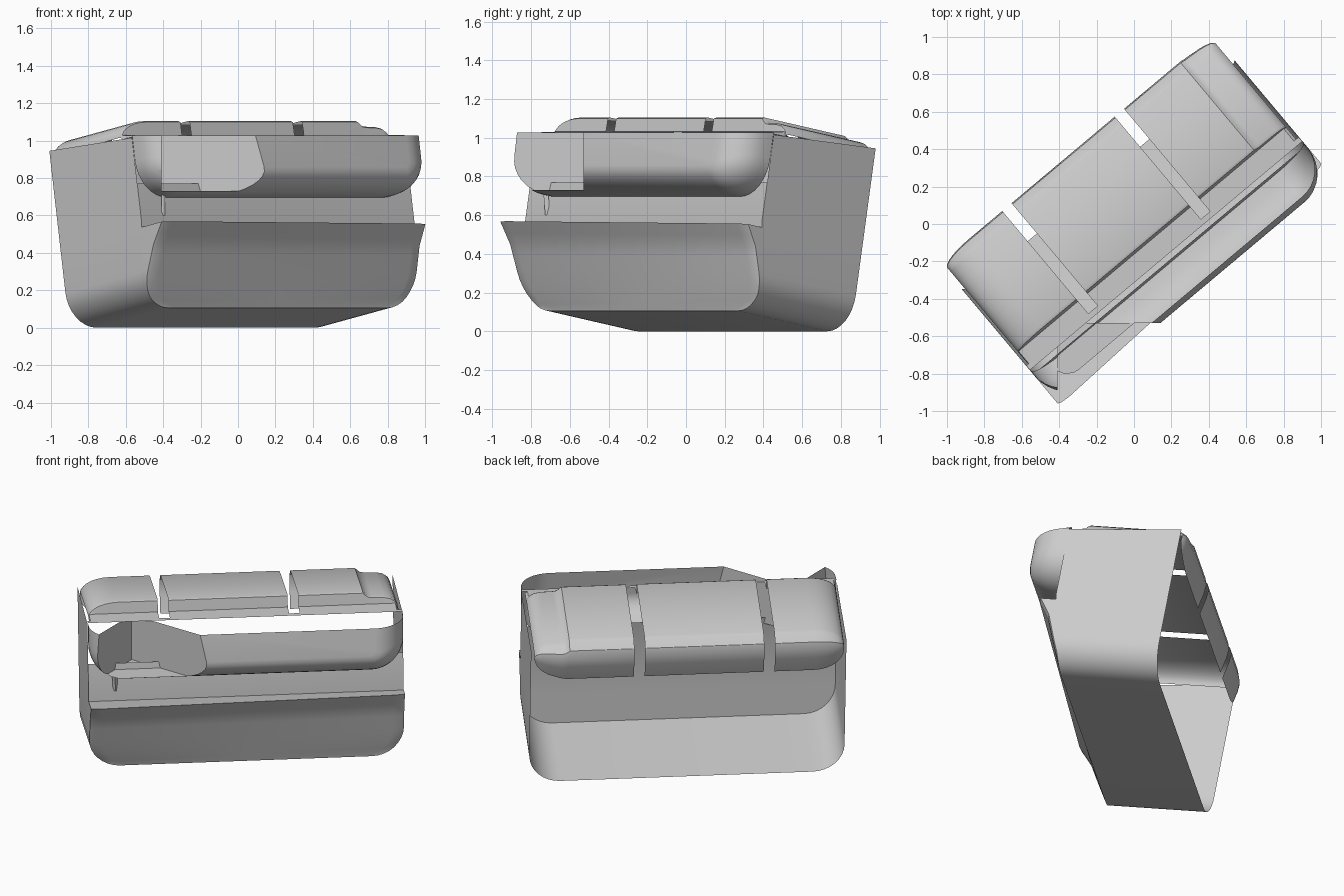
import bpy, bmesh, math
from mathutils import Vector

if "Cube" in bpy.data.objects:
    bpy.data.objects.remove(bpy.data.objects["Cube"])

YAW, TILT = math.radians(40), math.radians(10)
UC, H, R = 0.0225, 0.952, 0.19      # centre, half length and corner radius of the bag


def world(u, p, q):
    """Bag frame (length, depth to front, height) to world: leaned back and turned."""
    v = -0.295 + p * math.cos(TILT) - q * math.sin(TILT)
    z = p * math.sin(TILT) + q * math.cos(TILT)
    return Vector((u * math.cos(YAW) + v * math.sin(YAW),
                   u * math.sin(YAW) - v * math.cos(YAW), z))


def finish(name, bm, angle=35):
    bmesh.ops.remove_doubles(bm, verts=bm.verts, dist=0.0005)
    bmesh.ops.recalc_face_normals(bm, faces=bm.faces)
    me = bpy.data.meshes.new(name)
    bm.to_mesh(me)
    bm.free()
    ob = bpy.data.objects.new(name, me)
    bpy.context.collection.objects.link(ob)
    bpy.ops.object.select_all(action='DESELECT')
    ob.select_set(True)
    bpy.context.view_layer.objects.active = ob
    bpy.ops.object.shade_smooth_by_angle(angle=math.radians(angle))
    return ob


def loft(bm, rings, closed=False):
    vs = [[bm.verts.new(world(*c)) for c in ring] for ring in rings]
    for a, b in zip(vs, vs[1:]):
        n = len(a)
        for i in range(n if closed else n - 1):
            j = (i + 1) % n
            bm.faces.new((a[i], a[j], b[j], b[i]))
    return vs


def u_outline(h, q0, tops, r, n=8):
    """Open U shape with rounded bottom corners, as (u, q) points."""
    half = [(h, t) for t in tops]
    half += [(h - r + r * math.cos(a), q0 + r - r * math.sin(a))
             for a in (math.pi / 2 * i / n for i in range(n + 1))]
    return [(UC - u, q) for u, q in half] + [(UC + u, q) for u, q in reversed(half)]


def half_width(q):
    return H if q >= R else H - R + math.sqrt(max(0, R * R - (R - q) ** 2))


def panel_p(q):
    return 0.61 + 0.08 * min(1, q / 0.45)


def pocket_p(u, q):
    flare = 0.03 * max(0, (q - 0.32) / 0.105)
    return 0.61 + (0.45 - 0.09 * (u - UC) / H) * q + flare


# Side and bottom band, open at the back
bm = bmesh.new()
outline = u_outline(H, 0, [0.96, 0.45], R)
back = [(u, 0, q) for u, q in outline]
front = [(u, panel_p(q), q if q < 0.9 else 0.91) for u, q in outline]
loft(bm, [back, front])
finish("side_band", bm)

# Front panel
levels = [R * (1 - math.cos(math.pi / 2 * i / 8)) for i in range(9)]
bm = bmesh.new()
loft(bm, [[(UC + s * half_width(q), panel_p(q), q) for s in (-1, 1)]
          for q in levels + [0.45, 0.66]])
finish("front_panel", bm)

# Lower pocket: flared front with soft ends, side gusset and top
bm = bmesh.new()
rows = []
for q in levels + [0.27, 0.32, 0.37, 0.40, 0.425]:
    w = half_width(q)
    row = [(UC - w, panel_p(q), q)]
    for u, ease in ((-w, .015), (-w + .02, .006), (-w + .07, 0), (0, 0),
                    (w - .07, 0), (w - .02, .006), (w, .015)):
        row.append((UC + u, max(panel_p(q), pocket_p(UC + u, q) - ease), q))
    row.append((UC + w, panel_p(q), q))
    rows.append(row)
vs = loft(bm, rows)
bm.faces.new(vs[-1])
finish("lower_pocket", bm)

# Upper pocket: rounded solid, notched, then opened at top and back
bm = bmesh.new()
F, PF, Q0, PB = 0.19, 0.928, 0.585, 0.55
rings = []
for inset, p in [(0, PB)] + [(F * (1 - math.cos(a)), PF - F + F * math.sin(a))
                             for a in (math.pi / 2 * i / 8 for i in range(9))]:
    r = max(0.03, 0.2 - inset)
    top = 0.92 - 0.176 * (p - 0.7)
    rings.append([(u, p, q) for u, q in
                  u_outline(H - 0.002 - inset, Q0 + inset * 0.65, [top], r)])
vs = loft(bm, rings, closed=True)
bm.faces.new(vs[0])
bm.faces.new(vs[-1])
pocket = finish("upper_pocket", bm)

bpy.ops.mesh.primitive_cube_add(size=1, location=(0.59, -1.03, 1.23))
cutter = bpy.context.object
cutter.name = "notch_cutter"
cutter.scale = (2, 1, 1)
cutter.hide_render = True
mod = pocket.modifiers.new("notch", 'BOOLEAN')
mod.operation, mod.object, mod.solver = 'DIFFERENCE', cutter, 'EXACT'
bpy.context.view_layer.objects.active = pocket
bpy.ops.object.modifier_apply(modifier="notch")
bpy.data.objects.remove(cutter)
bm = bmesh.new()
bm.from_mesh(pocket.data)
back_n = world(0, 0, 0) - world(0, 1, 0)
gone = [f for f in bm.faces if f.normal.z > 0.9 and f.calc_center_median().z > 0.95
        or f.normal.dot(back_n) > 0.99]
bmesh.ops.delete(bm, geom=gone, context='FACES')
# trim the part that reaches behind the band front, except around the notch
hidden = world(0, 0.69, 0)
plane_n = world(0, 1, 0) - world(0, 0, 0)
bmesh.ops.bisect_plane(bm, geom=bm.verts[:] + bm.edges[:] + bm.faces[:],
                       plane_co=hidden, plane_no=plane_n)
behind = [f for f in bm.faces if (f.calc_center_median() - hidden).dot(plane_n) < -0.001
          and abs(f.normal.x) < 0.98 and abs(f.normal.y) < 0.98 and f.normal.z < 0.98]
bmesh.ops.delete(bm, geom=behind, context='FACES')
bm.to_mesh(pocket.data)
bm.free()


# Top flap: three segments with slots between them
def flap_profile(u, d, e=0.0):
    """d lowers the top, e (0..1) tucks in and rounds off the rear drop."""
    t, b = 1.02 - d, 0.765 + 0.13 * e
    out = 1 - 0.85 * e
    return [(u, -0.025 * out, b), (u, -0.045 * out, b + 0.4 * (t - b)),
            (u, -0.05 * out, b + 0.65 * (t - b)), (u, -0.035 * out, b + 0.83 * (t - b)),
            (u, 0.015, t - 0.005), (u, 0.03, t), (u, 0.575, t), (u, 0.59, t - 0.008),
            (u, 0.592, min(0.943, t - 0.012)), (u, 0.676, min(0.926, t - 0.014))]


def rounded(i, n=7):
    a = math.pi / 2 * i / n
    return math.sin(a), 1 - math.cos(a)


left_end = [(-0.735 - 0.18 * s, 0.09 * c, c) for s, c in map(rounded, range(8))]
right_end = [(0.745, 0, 0), (0.757, 0.012, 0), (0.775, 0.026, 0.02), (0.80, 0.03, 0.06),
             (0.87, 0.032, 0.25), (0.91, 0.04, 0.45), (0.94, 0.06, 0.7), (0.955, 0.09, 1)]
for name, stations in (("flap_left", left_end[::-1] + [(-0.495, 0, 0)]),
                       ("flap_middle", [(-0.43, 0, 0), (0.29, 0, 0)]),
                       ("flap_right", [(0.355, 0, 0)] + right_end)):
    bm = bmesh.new()
    loft(bm, [flap_profile(*s) for s in stations])
    finish(name, bm, 30)

# Narrow strip joining the flap segments along the front
bm = bmesh.new()
loft(bm, [[(u, 0.676, 0.926), (u, 0.706, 0.92)] for u in (-0.928, 0.973)])
finish("flap_front_strip", bm)

# Small pull tab under the notch
bm = bmesh.new()
bmesh.ops.create_cube(bm, size=1)
for v in bm.verts:
    v.co = Vector((-0.40 + v.co.x * 0.02, -0.72 + v.co.y * 0.025 - v.co.z * 0.01, 0.66 + v.co.z * 0.12))
finish("pull_tab", bm)
